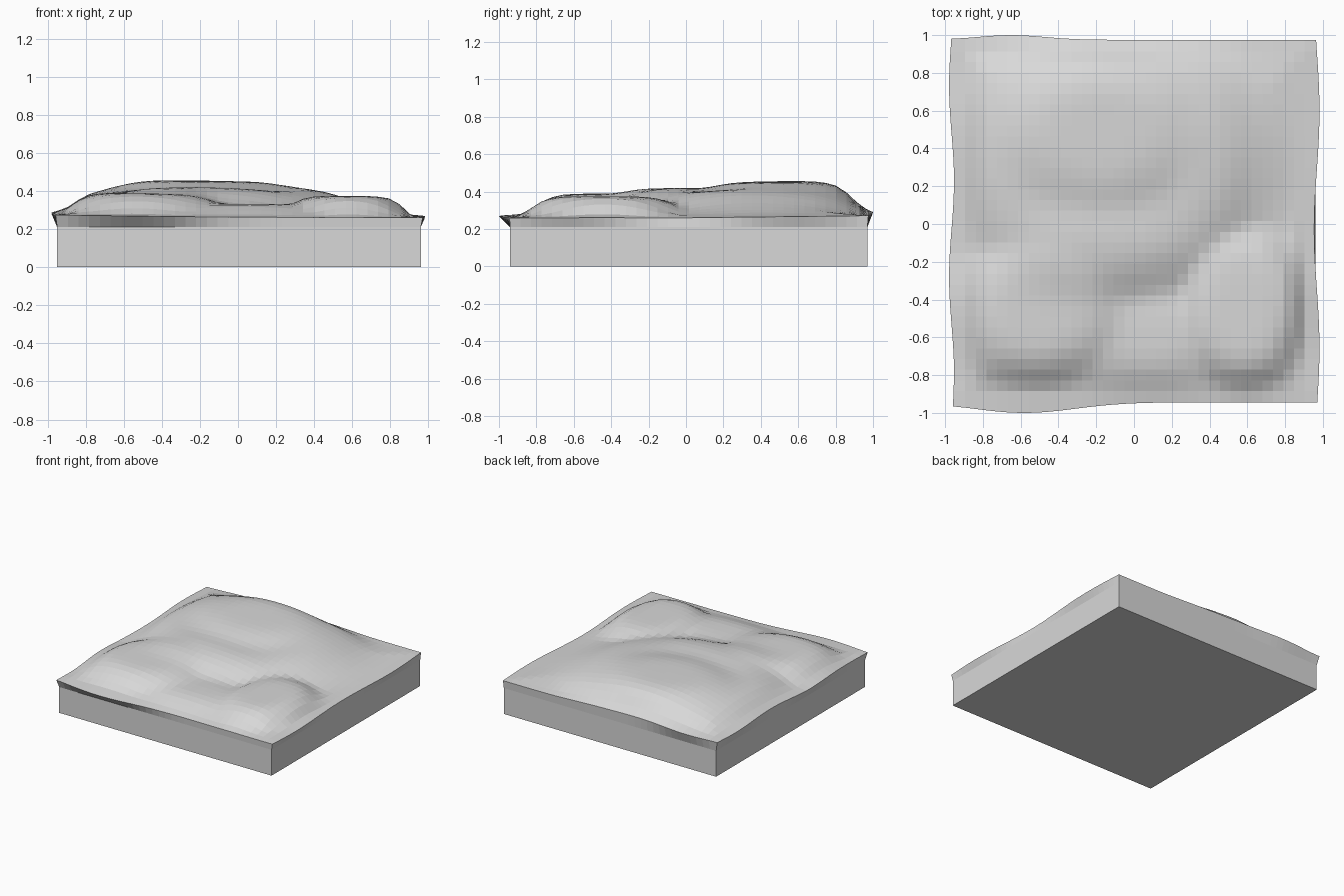
import bpy, bmesh, math

old = bpy.data.objects.get("Cube")
if old:
    bpy.data.objects.remove(old, do_unlink=True)

N = 34                                  # cells along each side
X0, X1, Y0, Y1 = -0.95, 0.96, -0.94, 0.97

stone = bpy.data.materials.new("light_grey_stone")
stone.use_nodes = True
grey = (0.69, 0.69, 0.69, 1)
stone.diffuse_color = grey
stone.node_tree.nodes["Principled BSDF"].inputs["Base Color"].default_value = grey

# Main masses, blended by a soft maximum:
# centre x, centre y, radius x, radius y, height, steepness
MASSES = [
    (-0.15, 0.35, 0.80, 0.74, 0.118, 6),    # broad body
    (-0.52, -0.45, 0.44, 0.38, 0.098, 5),   # front left lobe
    (0.58, -0.45, 0.31, 0.41, 0.092, 6),    # front right lobe
    (0.05, -0.60, 0.50, 0.30, 0.05, 3),     # saddle between lobes
]
# Smaller swells laid on top
SWELLS = [
    (-0.18, 0.50, 0.46, 0.38, 0.045, 5),    # upper hump
    (-0.20, -0.15, 0.45, 0.22, 0.022, 3),   # lower belly
    (0.40, 0.25, 0.16, 0.40, 0.012, 3),     # right shoulder
    (0.84, -0.32, 0.05, 0.32, 0.012, 4),    # crease on the right
    (-0.32, 0.90, 0.20, 0.05, 0.012, 4),    # crease at the back
]


def bell(x, y, cx, cy, rx, ry, power):
    r = math.hypot((x - cx) / rx, (y - cy) / ry)
    return math.exp(-r ** power)


def height(x, y):
    """Soft relief that rises from low borders."""
    mass = sum((h * bell(x, y, cx, cy, rx, ry, p)) ** 3
               for cx, cy, rx, ry, h, p in MASSES) ** (1 / 3)
    swell = sum(h * bell(x, y, cx, cy, rx, ry, p)
                for cx, cy, rx, ry, h, p in SWELLS)
    inset = max(0, min(x - X0, X1 - x, y - Y0, Y1 - y))
    rise = min(1, inset / 0.14)
    tilt = 0.015 * max(0, -x) + 0.012 * max(0, y)
    return 0.26 + tilt + 0.022 * min(1, inset / 0.25) + (mass + swell) * (0.25 + 0.75 * rise)


def flare(x, y):
    """Wavy overhang of the outer rim."""
    dx = dy = 0
    if x <= X0 + 1e-4:
        dx = -0.016 - 0.013 * math.cos(6.2 * (y + 0.28))
    elif x >= X1 - 1e-4:
        dx = 0.008 + 0.014 * math.cos(5 * (y - 0.6))
    if y <= Y0 + 1e-4:
        dy = -0.004 - 0.056 * bell(x, 0, -0.58, 0, 0.38, 1, 2)
    elif y >= Y1 - 1e-4:
        dy = 0.005 + 0.025 * bell(x, 0, -0.65, 0, 0.25, 1, 2)
    return dx, dy


# Relief surface
bm = bmesh.new()
top = []
for j in range(N + 1):
    row = []
    for i in range(N + 1):
        x = X0 + (X1 - X0) * i / N
        y = Y0 + (Y1 - Y0) * j / N
        dx, dy = flare(x, y)
        row.append(bm.verts.new((x + dx, y + dy, height(x, y))))
    top.append(row)
for j in range(N):
    for i in range(N):
        bm.faces.new((top[j][i], top[j][i + 1], top[j + 1][i + 1], top[j + 1][i]))

# Straight block sides beneath the rim, then the flat underside
ring = ([(i, 0) for i in range(N)] + [(N, j) for j in range(N)]
        + [(i, N) for i in range(N, 0, -1)] + [(0, j) for j in range(N, 0, -1)])
upper = [top[j][i] for i, j in ring]
for z in (0.21, 0):
    lower = [bm.verts.new((X0 + (X1 - X0) * i / N, Y0 + (Y1 - Y0) * j / N, z))
             for i, j in ring]
    for k in range(len(ring)):
        n = (k + 1) % len(ring)
        bm.faces.new((upper[k], lower[k], lower[n], upper[n]))
    upper = lower
bm.faces.new(list(reversed(upper)))
bmesh.ops.recalc_face_normals(bm, faces=bm.faces[:])

mesh = bpy.data.meshes.new("relief_slab")
bm.to_mesh(mesh)
bm.free()
mesh.materials.append(stone)
slab = bpy.data.objects.new("relief_slab", mesh)
bpy.context.scene.collection.objects.link(slab)
